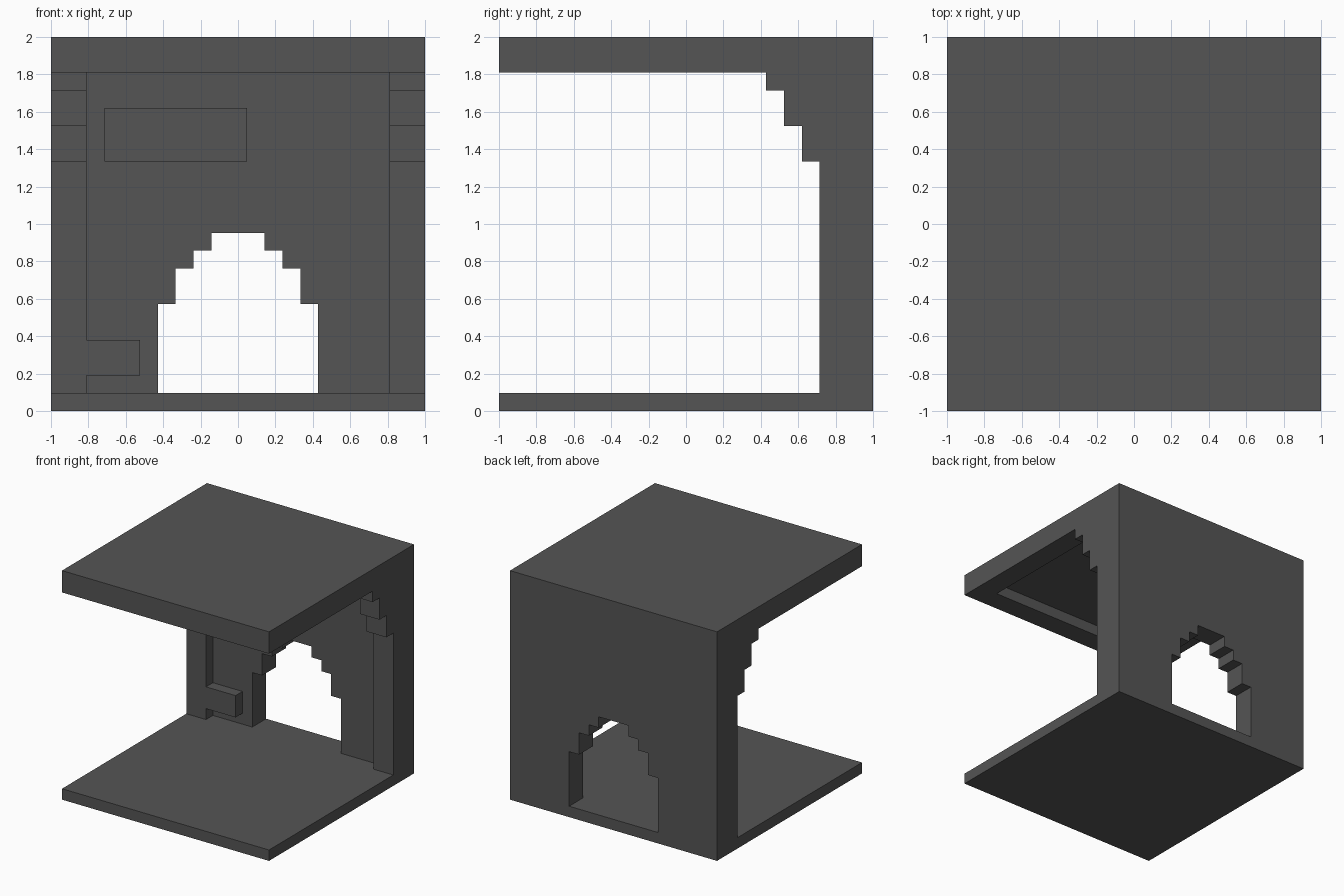
import bpy
import bmesh
from mathutils import Vector

if "Cube" in bpy.data.objects:
    bpy.data.objects.remove(bpy.data.objects["Cube"], do_unlink=True)

N = 21          # the model is laid out on a 21-step grid
U = 2.0 / N

stone = bpy.data.materials.new("dark_grey_stone")
stone.use_nodes = True
GREY = (0.09, 0.09, 0.09, 1.0)
stone.diffuse_color = GREY
stone.node_tree.nodes["Principled BSDF"].inputs["Base Color"].default_value = GREY


def extrude(name, profile, place, direction):
    """Extrude a 2D grid profile; place() maps it to grid x, y, z."""
    bm = bmesh.new()
    verts = [bm.verts.new(place(a, b)) for a, b in profile]
    face = bm.faces.new(verts)
    new = bmesh.ops.extrude_face_region(bm, geom=[face])["geom"]
    moved = [v for v in new if isinstance(v, bmesh.types.BMVert)]
    bmesh.ops.translate(bm, verts=moved, vec=Vector(direction))
    for v in bm.verts:
        v.co = Vector((v.co.x - N / 2, v.co.y - N / 2, v.co.z)) * U
    bmesh.ops.recalc_face_normals(bm, faces=bm.faces)
    mesh = bpy.data.meshes.new(name)
    bm.to_mesh(mesh)
    bm.free()
    mesh.materials.append(stone)
    obj = bpy.data.objects.new(name, mesh)
    bpy.context.collection.objects.link(obj)
    return obj


def box(name, x0, x1, y0, y1, z0, z1):
    return extrude(name, [(x0, y0), (x1, y0), (x1, y1), (x0, y1)],
                   lambda a, b: (a, b, z0), (0, 0, z1 - z0))


# Floor and roof slabs
box("floor", 0, N, 0, N, 0, 1)
box("roof", 0, N, 0, N, 20, 21)

# Rim under the roof, leaving a sunken ceiling
box("front_roof_rim", 2, 19, 0, 2, 19, 20)
box("right_roof_rim", 0, 2, 0, 19, 19, 20)
box("left_roof_rim", 19, 21, 0, 19, 19, 20)

# Back wall with a stepped archway
half_arch = [(4.5, 1), (4.5, 6), (3.5, 6), (3.5, 8),
             (2.5, 8), (2.5, 9), (1.5, 9), (1.5, 10)]
arch = [(N / 2 - x, z) for x, z in half_arch]
arch += [(N / 2 + x, z) for x, z in reversed(half_arch)]
extrude("back_wall", [(0, 20), (0, 1)] + arch + [(N, 1), (N, 20)],
        lambda a, b: (a, 19, b), (0, 2, 0))

# Side pillars with stepped brackets
bracket = [(19, 1), (18, 1), (18, 14), (17, 14), (17, 16),
           (16, 16), (16, 18), (15, 18), (15, 19), (19, 19)]
for name, x0 in (("right_pillar", 0), ("left_pillar", 19)):
    extrude(name, bracket, lambda a, b, x0=x0: (x0, a, b), (2, 0, 0))

# Ledge beside the right pillar and plaque above the arch
box("wall_ledge", 2, 5, 18, 19, 2, 4)
box("wall_plaque", 3, 11, 18, 19, 14, 17)
